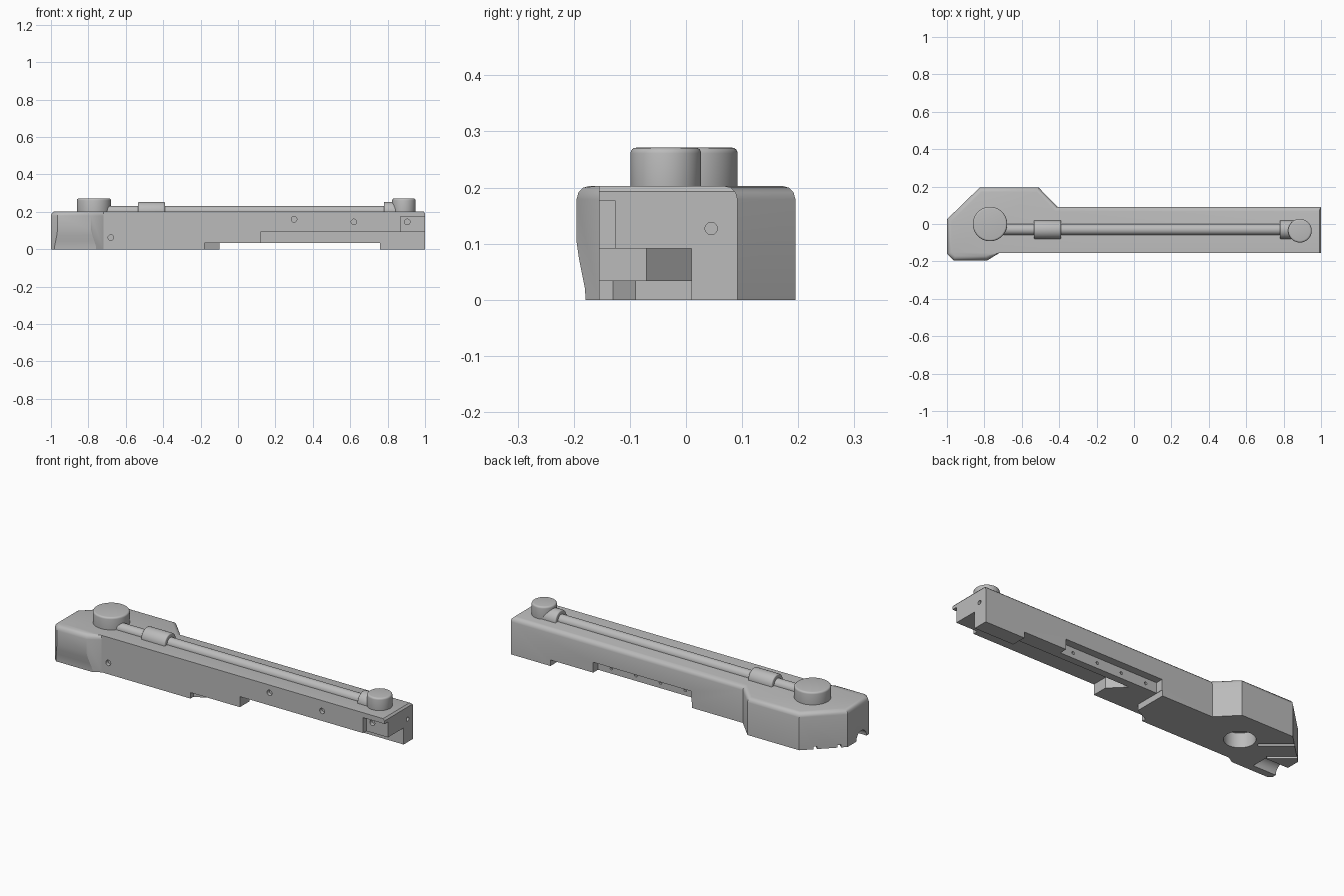
import bpy, bmesh
from mathutils import Vector, Matrix

if "Cube" in bpy.data.objects:
    bpy.data.objects.remove(bpy.data.objects["Cube"], do_unlink=True)

grey = bpy.data.materials.new("plain_grey")
grey.use_nodes = True
tone = (0.5, 0.5, 0.5, 1)
grey.diffuse_color = tone
grey.node_tree.nodes["Principled BSDF"].inputs["Base Color"].default_value = tone


def finish(name, bm):
    bmesh.ops.recalc_face_normals(bm, faces=bm.faces)
    mesh = bpy.data.meshes.new(name)
    bm.to_mesh(mesh)
    bm.free()
    mesh.materials.append(grey)
    ob = bpy.data.objects.new(name, mesh)
    bpy.context.collection.objects.link(ob)
    return ob


def prism_mesh(points, axis, lo, hi):
    """Extrude a flat outline along one axis."""
    place = {"X": lambda a, b, h: (h, a, b),
             "Y": lambda a, b, h: (a, h, b),
             "Z": lambda a, b, h: (a, b, h)}[axis]
    bm = bmesh.new()
    low = [bm.verts.new(place(a, b, lo)) for a, b in points]
    high = [bm.verts.new(place(a, b, hi)) for a, b in points]
    bm.faces.new(low)
    bm.faces.new(high)
    for i in range(len(points)):
        j = (i + 1) % len(points)
        bm.faces.new((low[i], low[j], high[j], high[i]))
    return bm


def rod(name, start, end, radius, sides=48, rounding=0.0):
    """Round bar between two points, with optional rounded rims."""
    start, end = Vector(start), Vector(end)
    d = end - start
    bm = bmesh.new()
    turn = d.to_track_quat("Z", "Y").to_matrix().to_4x4()
    bmesh.ops.create_cone(bm, cap_ends=True, segments=sides, radius1=radius,
                          radius2=radius, depth=d.length,
                          matrix=Matrix.Translation((start + end) / 2) @ turn)
    if rounding:
        rims = [e for e in bm.edges if any(len(f.verts) > 4 for f in e.link_faces)]
        bmesh.ops.bevel(bm, geom=rims, offset=rounding, segments=4,
                        profile=0.5, affect="EDGES")
    return finish(name, bm)


def smooth(ob, angle=0.55):
    bpy.ops.object.select_all(action="DESELECT")
    ob.select_set(True)
    bpy.context.view_layer.objects.active = ob
    bpy.ops.object.shade_smooth_by_angle(angle=angle)


# Long body with a wider head, chamfered along the head and the rear edge
FRONT, TOP = -0.155, 0.203
outline = [(-1, -0.16), (-0.965, -0.195), (-0.785, -0.195), (-0.72, FRONT), (1, FRONT),
           (1, 0.092), (-0.41, 0.092), (-0.51, 0.195), (-0.825, 0.195), (-1, 0.025)]
bm = prism_mesh(outline, "Z", 0, TOP)
bmesh.ops.recalc_face_normals(bm, faces=bm.faces)
rim = []
for e in bm.edges:
    mid = (e.verts[0].co + e.verts[1].co) / 2
    bar_front = mid.y < -0.15 and mid.x > -0.7
    if mid.z > TOP - 0.001 and not bar_front and mid.x < 0.99:
        rim.append(e)
bmesh.ops.bevel(bm, geom=rim, offset=0.024, segments=3, profile=0.5, affect="EDGES")
body = finish("body", bm)

cutters = []


def cut_prism(points, axis, lo, hi):
    cutters.append(finish("cutter", prism_mesh(points, axis, lo, hi)))


def cut_rod(start, end, radius, sides=24):
    cutters.append(rod("cutter", start, end, radius, sides))


# Underside steps: front channel, shallow middle step, rear pocket beside the rail
cut_prism([(0.12, -0.3), (1.1, -0.3), (1.1, 0.01), (0.04, 0.01), (0.12, -0.07)],
          "Z", -0.1, 0.091)
cut_prism([(-0.18, -0.25), (0.76, -0.25), (0.76, 0.25), (-0.1, 0.25), (-0.1, -0.09),
           (-0.18, -0.13)], "Z", -0.12, 0.033)
cut_prism([(-0.098, 0.05), (0.5, 0.05), (0.5, 0.28), (-0.098, 0.28)], "Z", -0.14, 0.09)

# Recess at the front of the far end, and the eased end edge
cut_prism([(0.86, -0.27), (1.12, -0.27), (1.12, -0.126), (0.87, -0.126)], "Z", 0.06, 0.176)
cut_prism([(0.99, TOP + 0.001), (1.05, TOP + 0.001), (1.05, 0.192), (1.001, 0.192)],
          "Y", -0.3, 0.3)

# Curved undercut on the head front
cut_prism([(-0.196, 0.11), (-0.191, 0.075), (-0.185, 0.045), (-0.18, 0.02),
           (-0.178, -0.02), (-0.3, -0.02), (-0.3, 0.11)], "X", -1.1, -0.6)

# Head underside: round socket, arched channel and two slots
cut_rod((-0.65, 0.01, -0.05), (-0.65, 0.01, 0.08), 0.078, 48)
cut_rod((-1.1, -0.095, 0), (-0.86, -0.095, 0), 0.045, 32)
for x, y in ((-0.75, 0.025), (-0.86, -0.04)):
    along, side = Vector((-0.2, 0.17)), Vector((0.006, 0.007))
    p = Vector((x, y))
    cut_prism([tuple(v) for v in (p - side, p + side, p + along + side, p + along - side)],
              "Z", -0.05, 0.015)

# Screw holes on the front, the end and the rail
for x, y, z in ((-0.68, FRONT, 0.062), (0.3, FRONT, 0.16),
                (0.62, FRONT, 0.146), (0.905, -0.126, 0.146)):
    cut_rod((x, y - 0.01, z), (x, y + 0.02, z), 0.015)
cut_rod((0.985, 0.045, 0.127), (1.05, 0.045, 0.127), 0.011)
for i in range(4):
    x = -0.03 + i * 0.15
    cut_rod((x, 0.06, 0.062), (x, 0.04, 0.062), 0.008, 16)

# Carve the body and discard the cutters
bpy.ops.object.select_all(action="DESELECT")
bpy.context.view_layer.objects.active = body
body.select_set(True)
for c in cutters:
    c.hide_render = True
    mod = body.modifiers.new("cut", "BOOLEAN")
    mod.operation, mod.solver, mod.object = "DIFFERENCE", "EXACT", c
    bpy.ops.object.modifier_apply(modifier=mod.name)
for c in cutters:
    bpy.data.objects.remove(c, do_unlink=True)
smooth(body)

# Half-sunk tube, its collars and the two round caps on the deck
ROD_Y = -0.03
parts = [
    rod("tube", (-0.77, ROD_Y, TOP), (0.88, ROD_Y, TOP), 0.029),
    rod("middle_collar", (-0.535, ROD_Y, TOP), (-0.39, ROD_Y, TOP), 0.05, rounding=0.006),
    rod("end_collar", (0.78, ROD_Y, TOP), (0.88, ROD_Y, TOP), 0.05, rounding=0.006),
    rod("large_cap", (-0.77, 0, 0.17), (-0.77, 0, 0.271), 0.092, 64, 0.01),
    rod("small_cap", (0.887, -0.036, 0.185), (0.887, -0.036, 0.271), 0.063, 64, 0.01),
]
for part in parts:
    smooth(part)
